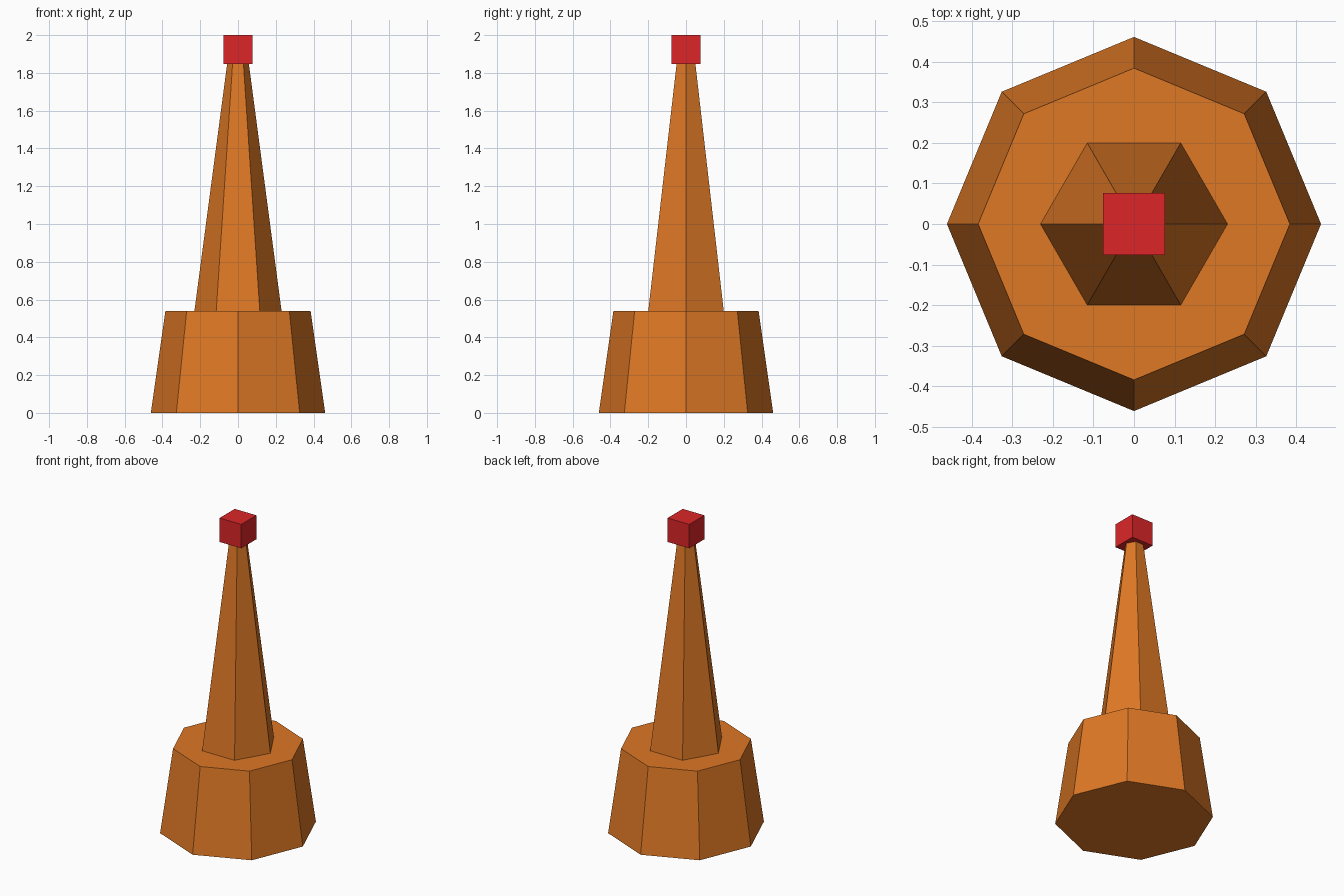
import bpy
import math

if "Cube" in bpy.data.objects:
    bpy.data.objects.remove(bpy.data.objects["Cube"])

U = 1 / 13  # design unit: the whole model is 26 units tall


def material(name, color):
    mat = bpy.data.materials.new(name)
    mat.diffuse_color = (*color, 1)
    mat.use_nodes = True
    mat.node_tree.nodes["Principled BSDF"].inputs["Base Color"].default_value = mat.diffuse_color
    return mat


orange = material("orange", (0.73, 0.188, 0.0185))
red = material("red", (0.72, 0.0194, 0.021))


def frustum(name, sides, r_bottom, r_top, z0, z1, mat):
    """Flat-sided tapered prism with a corner on the +x axis."""
    bpy.ops.mesh.primitive_cone_add(
        vertices=sides, radius1=r_bottom * U, radius2=r_top * U,
        depth=(z1 - z0) * U, location=(0, 0, (z0 + z1) / 2 * U),
        rotation=(0, 0, math.pi / 2))
    obj = bpy.context.object
    obj.name = name
    obj.data.materials.append(mat)
    return obj


# Octagonal base and hexagonal spire
frustum("base", 8, 6, 5, 0, 7, orange)
frustum("spire", 6, 3, 0.75, 7, 24, orange)

# Red cube at the tip
bpy.ops.mesh.primitive_cube_add(size=2 * U, location=(0, 0, 25 * U))
tip = bpy.context.object
tip.name = "tip_cube"
tip.data.materials.append(red)
